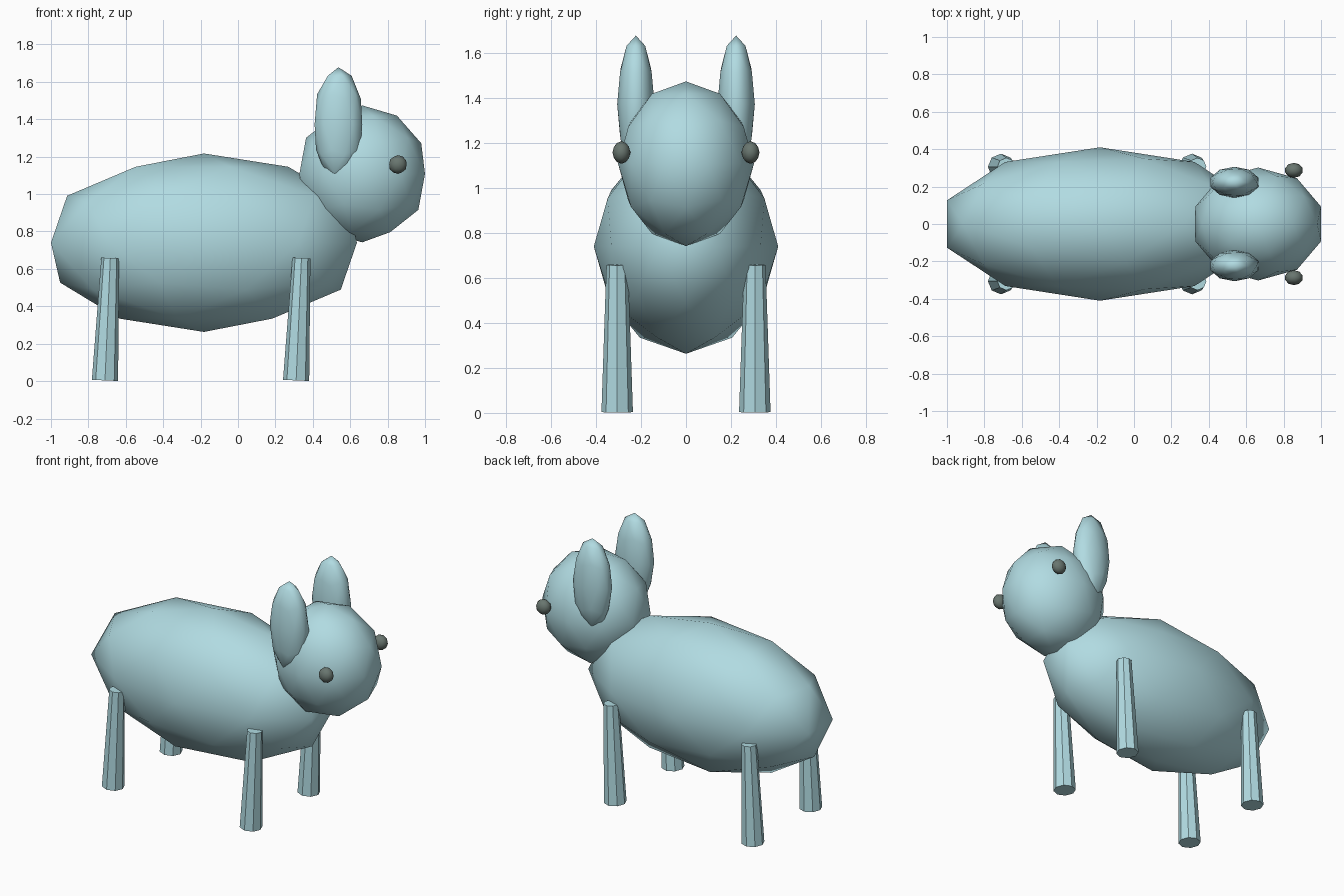
import bpy
import math

if "Cube" in bpy.data.objects:
    bpy.data.objects.remove(bpy.data.objects["Cube"])


def material(name, color):
    m = bpy.data.materials.new(name)
    m.diffuse_color = color
    m.use_nodes = True
    m.node_tree.nodes["Principled BSDF"].inputs["Base Color"].default_value = m.diffuse_color
    return m


TEAL = material("teal", (0.44, 0.71, 0.76, 1))
DARK = material("dark", (0.14, 0.18, 0.16, 1))


def blob(name, center, radii, mat):
    """Smooth-shaded low-poly ellipsoid."""
    bpy.ops.mesh.primitive_ico_sphere_add(subdivisions=2, radius=1, location=center)
    o = bpy.context.object
    o.name = name
    o.scale = radii
    bpy.ops.object.transform_apply(location=False, rotation=False, scale=True)
    bpy.ops.object.shade_smooth()
    o.data.materials.append(mat)
    return o


def leg(name, x, y):
    """Flat-sided leg, flared at the foot and leaning slightly forward."""
    bpy.ops.mesh.primitive_cone_add(vertices=8, radius1=0.07, radius2=0.048,
                                    depth=0.655, location=(x, y, 0.331),
                                    rotation=(0, math.radians(2.5), 0))
    o = bpy.context.object
    o.name = name
    o.data.materials.append(TEAL)


# Body and head
blob("body", (-0.182, 0, 0.74), (0.86, 0.41, 0.477), TEAL)
blob("head", (0.664, 0, 1.108), (0.353, 0.302, 0.366), TEAL)

# Paired parts on both sides
for side, s in (("right", -1), ("left", 1)):
    blob(f"{side}_ear", (0.537, s * 0.223, 1.373), (0.134, 0.083, 0.305), TEAL)
    blob(f"{side}_eye", (0.855, s * 0.287, 1.158), (0.049, 0.04, 0.05), DARK)
    leg(f"{side}_front_leg", 0.325, s * 0.306)
    leg(f"{side}_back_leg", -0.697, s * 0.306)
